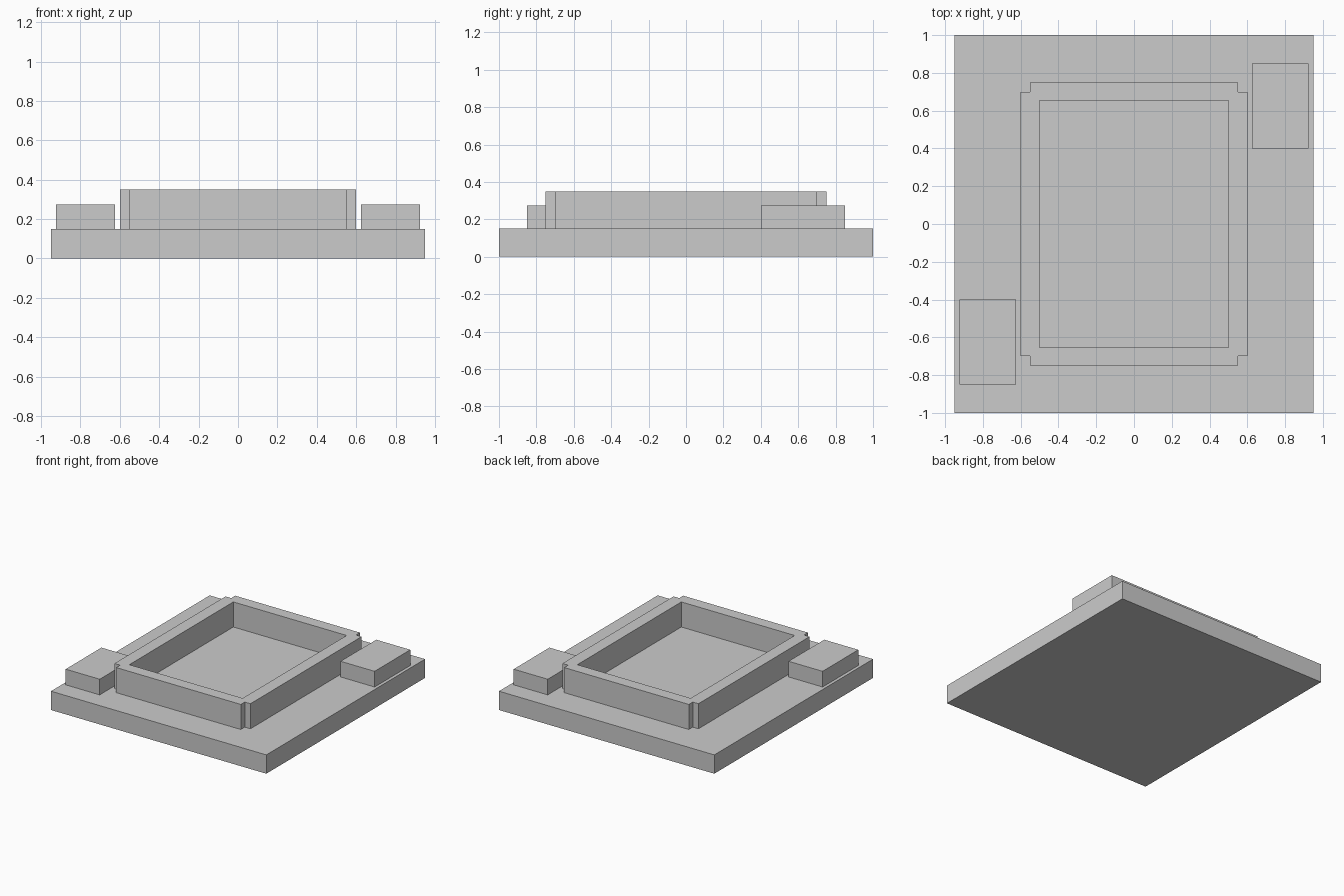
import bpy
import bmesh
from mathutils import Matrix, Vector

cube = bpy.data.objects.get("Cube")
if cube:
    bpy.data.objects.remove(cube, do_unlink=True)

# Single flat colour
grey = bpy.data.materials.new("light_grey")
grey.use_nodes = True
colour = (0.6, 0.6, 0.6, 1)
grey.diffuse_color = colour
grey.node_tree.nodes["Principled BSDF"].inputs["Base Color"].default_value = colour

BASE_TOP = 0.15
WALL_TOP = 0.35
BLOCK_TOP = 0.275


def finish(name, bm):
    bmesh.ops.recalc_face_normals(bm, faces=bm.faces)
    mesh = bpy.data.meshes.new(name)
    bm.to_mesh(mesh)
    bm.free()
    mesh.materials.append(grey)
    obj = bpy.data.objects.new(name, mesh)
    bpy.context.collection.objects.link(obj)
    return obj


def box(name, centre, size):
    bm = bmesh.new()
    matrix = Matrix.Translation(centre) @ Matrix.Diagonal((*size, 1))
    bmesh.ops.create_cube(bm, size=1, matrix=matrix)
    return finish(name, bm)


def wall_frame(name, xs, ys, bottom, top):
    """Rectangular ring of walls with a small notch at each outer corner."""
    xs = [-x for x in xs] + xs[::-1]
    ys = [-y for y in ys] + ys[::-1]
    last = len(xs) - 2
    bm = bmesh.new()
    grid = [[bm.verts.new((x, y, bottom)) for y in ys] for x in xs]
    for i in range(last + 1):
        for j in range(last + 1):
            corner = i in (0, last) and j in (0, last)
            opening = i == j == last // 2
            if not corner and not opening:
                bm.faces.new((grid[i][j], grid[i + 1][j],
                              grid[i + 1][j + 1], grid[i][j + 1]))
    loose = [v for v in bm.verts if not v.link_faces]
    bmesh.ops.delete(bm, geom=loose, context='VERTS')
    result = bmesh.ops.extrude_face_region(bm, geom=bm.faces[:], use_keep_orig=True)
    raised = [g for g in result["geom"] if isinstance(g, bmesh.types.BMVert)]
    bmesh.ops.translate(bm, verts=raised, vec=Vector((0, 0, top - bottom)))
    return finish(name, bm)


# Flat slab
box("base_slab", (0, 0, BASE_TOP / 2), (1.9, 2, BASE_TOP))

# Open walled enclosure: outer, notch and inner half sizes
wall_frame("wall_frame", [0.6, 0.55, 0.5], [0.75, 0.7, 0.655], BASE_TOP, WALL_TOP)

# Low blocks at two opposite corners
height = BLOCK_TOP - BASE_TOP
for name, side in (("back_left_block", 1), ("front_right_block", -1)):
    box(name, (side * 0.775, side * 0.625, BASE_TOP + height / 2), (0.3, 0.45, height))
